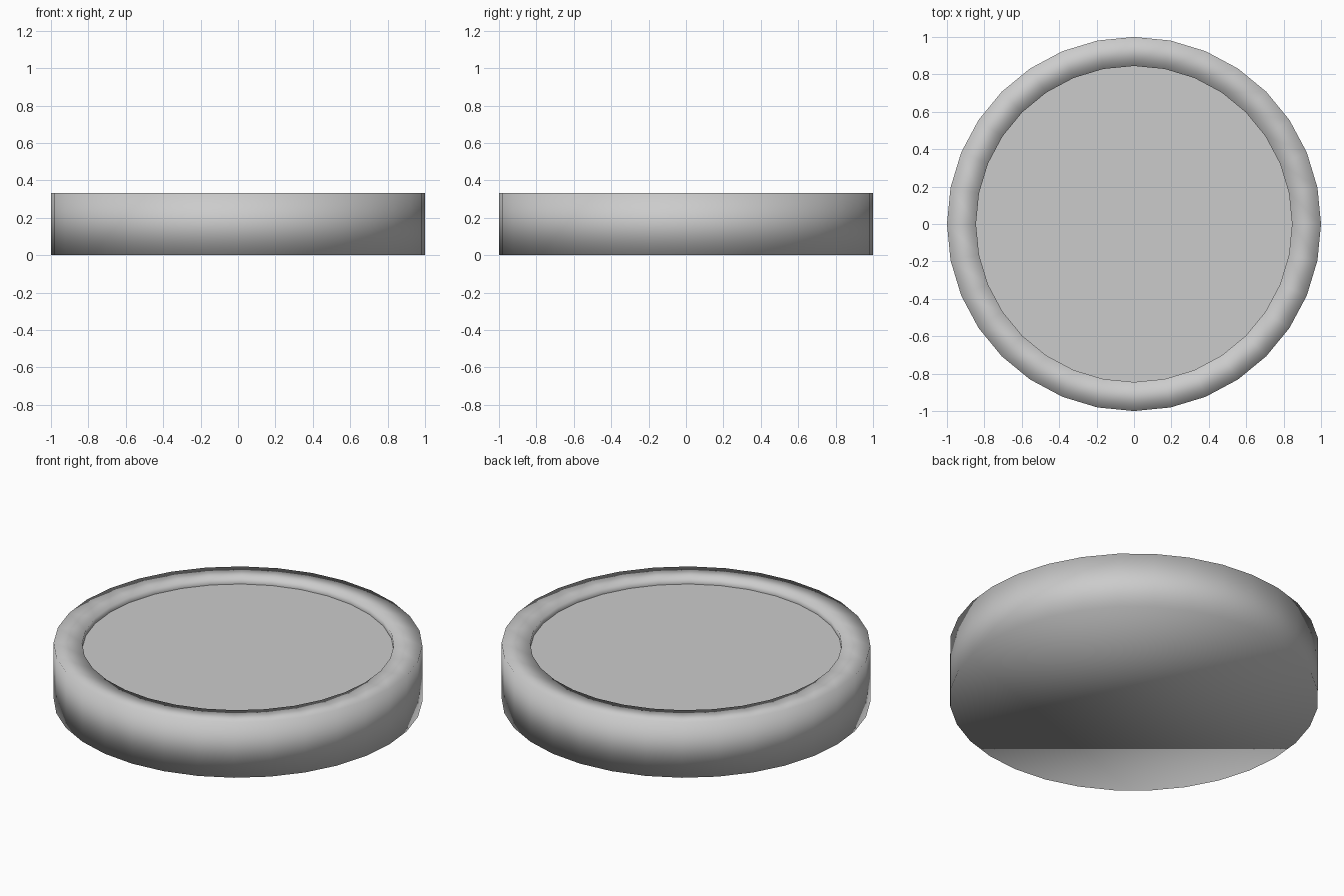
import bpy
import bmesh
from math import cos, sin, tau

if "Cube" in bpy.data.objects:
    bpy.data.objects.remove(bpy.data.objects["Cube"])

SIDES = 32
HEIGHT = 0.332
INNER_R = 0.845
FLOOR_Z = 0.299


def ring(bm, r, z):
    return [bm.verts.new((r * cos(tau * i / SIDES), r * sin(tau * i / SIDES), z))
            for i in range(SIDES)]


def finish(bm, name, smooth):
    for f in bm.faces:
        f.smooth = smooth
    mesh = bpy.data.meshes.new(name)
    bm.to_mesh(mesh)
    bm.free()
    obj = bpy.data.objects.new(name, mesh)
    bpy.context.collection.objects.link(obj)
    return obj


# Round body: closed underside, outer wall, flat rim and short inner wall,
# all smooth shaded together
bm = bmesh.new()
profile = [(1.0, 0.0), (1.0, HEIGHT), (INNER_R, HEIGHT), (INNER_R, FLOOR_Z)]
rings = [ring(bm, r, z) for r, z in profile]
for a, b in zip(rings, rings[1:]):
    for i in range(SIDES):
        j = (i + 1) % SIDES
        bm.faces.new((a[i], a[j], b[j], b[i]))
bm.faces.new(rings[0][::-1])
finish(bm, "body_with_rim", True)

# Recessed flat top panel
bm = bmesh.new()
bm.faces.new(ring(bm, INNER_R, FLOOR_Z))
finish(bm, "recessed_panel", False)
